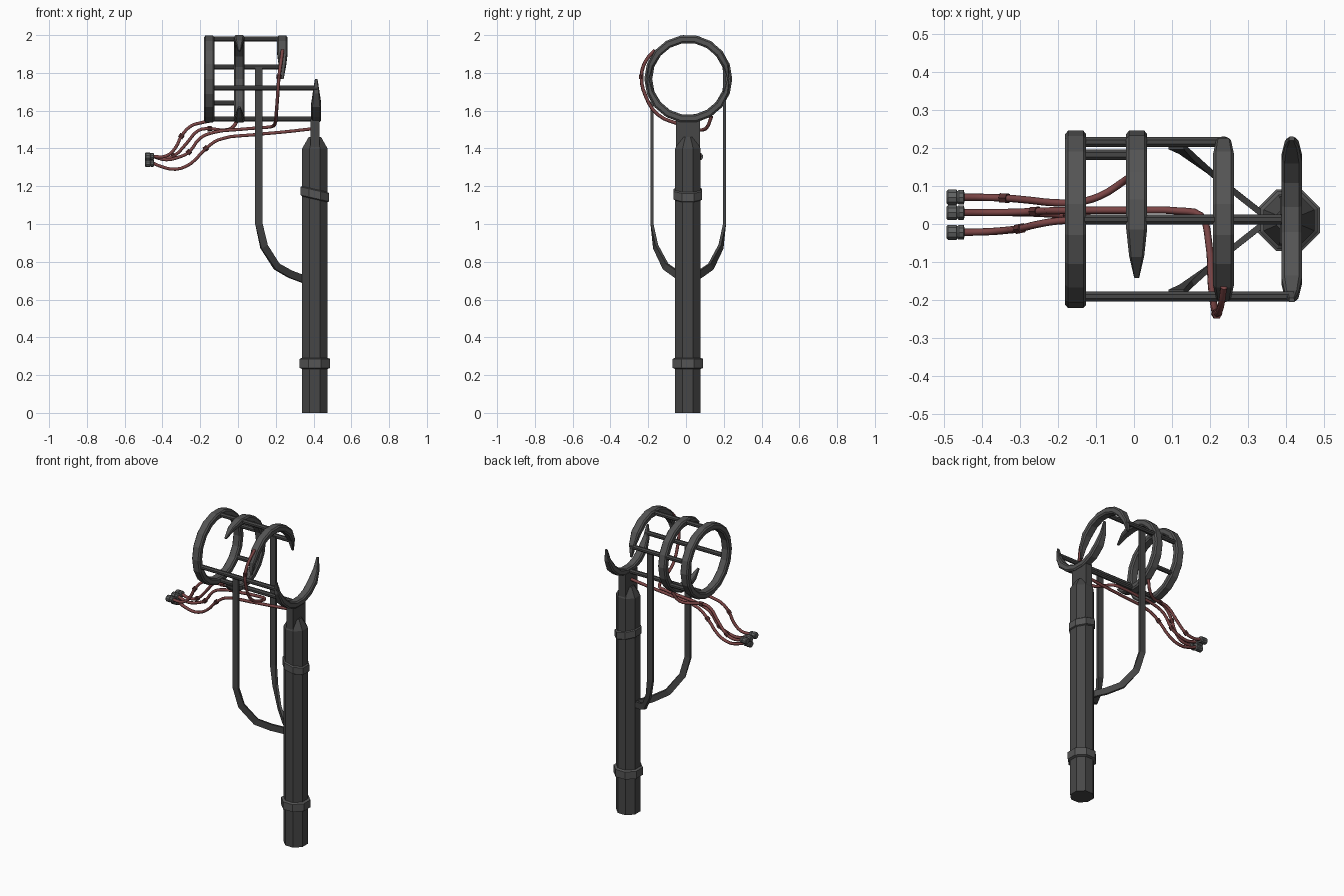
import bpy, bmesh
from math import sin, cos, radians, pi
from mathutils import Vector

if "Cube" in bpy.data.objects:
    bpy.data.objects.remove(bpy.data.objects["Cube"])

CY, CZ, R = 0.012, 1.768, 0.212      # hoop centre line
PX, PY = 0.407, 0.01                 # pole axis


def colour(name, *rgb):
    m = bpy.data.materials.new(name)
    m.diffuse_color = (*rgb, 1)
    m.use_nodes = True
    m.node_tree.nodes["Principled BSDF"].inputs["Base Color"].default_value = m.diffuse_color
    return m


red = colour("cable_red", 0.2, 0.06, 0.06)
dark = colour("dark_metal", 0.062, 0.062, 0.062)
mid = colour("band_metal", 0.09, 0.09, 0.09)
steel = colour("plug_metal", 0.12, 0.125, 0.125)
collar_red = colour("collar_red", 0.1, 0.03, 0.03)


def make(name, loops, closed=False, mat=dark):
    """Skin a list of cross-section loops into one mesh object."""
    bm = bmesh.new()
    rows = [[bm.verts.new(p) for p in loop] for loop in loops]
    n = len(rows[0])
    pairs = list(zip(rows, rows[1:])) + ([(rows[-1], rows[0])] if closed else [])
    for a, b in pairs:
        for i in range(n):
            j = (i + 1) % n
            bm.faces.new((a[i], a[j], b[j], b[i]))
    if not closed:
        bm.faces.new(rows[0])
        bm.faces.new(rows[-1])
    bmesh.ops.recalc_face_normals(bm, faces=bm.faces)
    me = bpy.data.meshes.new(name)
    bm.to_mesh(me)
    bm.free()
    me.materials.append(mat)
    ob = bpy.data.objects.new(name, me)
    bpy.context.collection.objects.link(ob)
    return ob


def octagon(apothem, z, slope=0.0):
    r = apothem / cos(pi / 8)
    pts = [(r * cos(pi / 8 + k * pi / 4), r * sin(pi / 8 + k * pi / 4)) for k in range(8)]
    return [(PX + x, PY + y, z + slope * x) for x, y in pts]


def lathe(name, p, axis, profile, sides=8, mat=dark):
    """Turned part: profile of (distance along axis, radius)."""
    rot = Vector(axis).to_track_quat('Z', 'Y')
    return make(name, [[Vector(p) + rot @ Vector((r * cos(2 * pi * (k + .5) / sides),
                        r * sin(2 * pi * (k + .5) / sides), d)) for k in range(sides)]
                       for d, r in profile], mat=mat)


# Pole with chamfered top, and its two bands
make("pole", [octagon(0.067, 0), octagon(0.067, 1.40), octagon(0.033, 1.46)])


def band(name, z, h, a, slope):
    make(name, [octagon(0.066, z, slope), octagon(a, z + 0.006, slope),
                octagon(a, z + h - 0.006, slope), octagon(0.066, z + h, slope)], mat=mid)


band("lower_band", 0.232, 0.06, 0.081, 0.0)
band("upper_band", 1.13, 0.055, 0.075, -0.23)

# Neck block joining the pole to the lowest hoop
make("neck", [[(PX + sx * 0.024, PY + sy * 0.063, z) for sx, sy in
               ((-1, -1), (1, -1), (1, 1), (-1, 1))] for z in (1.40, 1.555)])

# Hoops: one full ring and three tapered arcs
SECTION = [(-.0275, -.012), (-.02, -.021), (.02, -.021), (.0275, -.012),
           (.0275, .012), (.02, .021), (-.02, .021), (-.0275, .012)]


def hoop(name, x, a0=0, a1=360, taper=(0.25, 0.72, 1)):
    full = a1 - a0 >= 360
    steps = max(2, round((a1 - a0) / 20))
    loops = []
    for i in range(steps if full else steps + 1):
        a = radians(a0 + (a1 - a0) * i / steps)
        edge = min(i, steps - i)
        s = 1 if full else taper[min(edge, 2)]
        loops.append([(x + dx * s, CY + (R + dr * s) * cos(a), CZ + (R + dr * s) * sin(a))
                      for dx, dr in SECTION])
    make(name, loops, closed=full, mat=mid)


hoop("full_hoop", -0.153)
hoop("open_hoop", 0.007, -135, 135)
hoop("upper_half_hoop", 0.235, 0, 180)
hoop("lower_half_hoop", 0.414, -180, 0, (0.25, 0.65, 0.97))

# Rods linking the hoops
for name, y, z, x1 in (("top_rod", CY, 1.98, 0.235), ("back_rod", 0.215, 1.832, 0.24),
                       ("short_rod", 0.182, 1.64, 0.007), ("front_rod", -0.19, 1.72, 0.42),
                       ("bottom_rod", CY, 1.555, 0.41)):
    lathe(name, (-0.153, y, z), (1, 0, 0), [(0, 0.0145), (x1 + 0.153, 0.0145)])


# Support straps: vertical flat bars curving in to the pole
def strap(name, side, top):
    path = [(0.111, 0.204, top), (0.111, 0.204, 1.0), (0.138, 0.185, 0.88),
            (0.205, 0.132, 0.775), (0.275, 0.075, 0.735), (0.355, 0.012, 0.705)]
    pts = [Vector(p) for p in path]
    loops = []
    for i, p in enumerate(pts):
        t = (pts[min(i + 1, len(pts) - 1)] - pts[max(i - 1, 0)]).normalized()
        n = Vector((0, 1, 0)).lerp(Vector((0.64, 0.77, 0)), max(0, min(1, (i - 1) / 2)))
        n = (n - t * n.dot(t)).normalized()
        if i < 2:
            n, t = Vector((0, 1, 0)), Vector((0, 0, -1))
        w = n.cross(t)
        quad = [p + w * a * 0.02 + n * b * 0.008 for a, b in ((-1, -1), (1, -1), (1, 1), (-1, 1))]
        loops.append([(q.x, CY + side * (q.y - CY), q.z) for q in quad])
    make(name, loops)


strap("back_strap", 1, 1.832)
strap("front_strap", -1, 1.725)


# Cables with a plug at the free end and collars along the run
def cable(name, pts, collars):
    cu = bpy.data.curves.new(name, 'CURVE')
    cu.dimensions = '3D'
    cu.bevel_depth = 0.0095
    cu.bevel_resolution = 1
    cu.resolution_u = 3
    cu.use_fill_caps = True
    sp = cu.splines.new('BEZIER')
    sp.bezier_points.add(len(pts) - 1)
    for b, p in zip(sp.bezier_points, pts):
        b.co = p
        b.handle_left_type = b.handle_right_type = 'AUTO'
    cu.materials.append(red)
    bpy.context.collection.objects.link(bpy.data.objects.new(name, cu))
    lathe(name + "_plug", (-0.492, pts[0][1], pts[0][2]), (1, 0, 0),
          [(0, .017), (.004, .021), (.026, .021), (.028, .017), (.032, .02), (.045, .02), (.047, .012)],
          10, steel)
    for i in collars:
        d = Vector(pts[i + 1]) - Vector(pts[i - 1])
        lathe(name + "_collar", Vector(pts[i]) - d.normalized() * 0.011, d,
              [(0, .014), (.022, .014)], 6, collar_red)


cable("back_cable", [(-.45, .07, 1.357), (-.40, .07, 1.345), (-.34, .068, 1.36), (-.27, .062, 1.43),
                     (-.21, .056, 1.495), (-.15, .057, 1.505), (-.09, .073, 1.498),
                     (-.03, .11, 1.51), (.004, .135, 1.57)], (2, 5))
cable("middle_cable", [(-.45, .03, 1.357), (-.38, .03, 1.34), (-.31, .031, 1.355), (-.26, .033, 1.38),
                       (-.20, .035, 1.455), (-.12, .036, 1.487), (0, .036, 1.50), (.12, .034, 1.51),
                       (.175, .022, 1.515), (.195, -.04, 1.53), (.202, -.15, 1.58),
                       (.21, -.215, 1.68), (.217, -.236, 1.78), (.228, -.215, 1.86),
                       (.236, -.165, 1.92)], (3, 12))
cable("front_cable", [(-.45, -.022, 1.357), (-.38, -.02, 1.36), (-.33, -.016, 1.405),
                      (-.30, -.012, 1.465), (-.25, .0, 1.518), (-.20, .008, 1.535),
                      (-.15, .01, 1.545)], (3,))
cable("low_cable", [(-.45, .03, 1.322), (-.40, .03, 1.302), (-.33, .03, 1.29), (-.25, .028, 1.32),
                    (-.17, .022, 1.40), (-.10, .015, 1.447), (.08, .012, 1.472),
                    (.25, .012, 1.488), (.40, .012, 1.505)], (4,))
